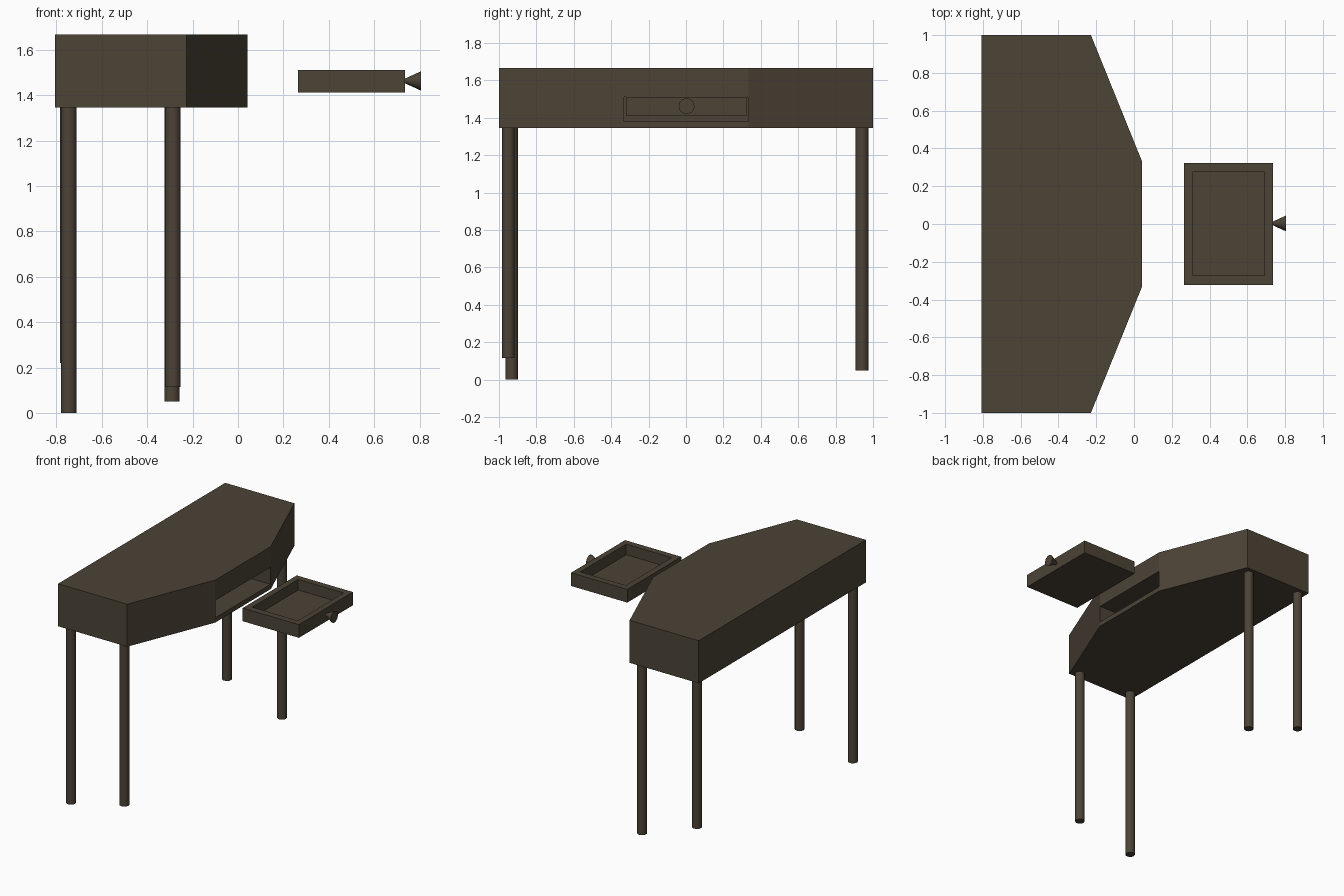
import bpy, bmesh, math
from mathutils import Matrix

if "Cube" in bpy.data.objects:
    bpy.data.objects.remove(bpy.data.objects["Cube"])

wood = bpy.data.materials.new("dark brown wood")
wood.diffuse_color = (0.072, 0.056, 0.037, 1)
wood.use_nodes = True
wood.node_tree.nodes["Principled BSDF"].inputs["Base Color"].default_value = wood.diffuse_color


def finish(name, bm):
    bmesh.ops.recalc_face_normals(bm, faces=bm.faces)
    me = bpy.data.meshes.new(name)
    bm.to_mesh(me)
    bm.free()
    ob = bpy.data.objects.new(name, me)
    bpy.context.collection.objects.link(ob)
    me.materials.append(wood)
    return ob


def prism(name, outline, z0, z1):
    bm = bmesh.new()
    face = bm.faces.new([bm.verts.new((x, y, z0)) for x, y in outline])
    top = bmesh.ops.extrude_face_region(bm, geom=[face])
    bmesh.ops.translate(bm, vec=(0, 0, z1 - z0),
                        verts=[v for v in top["geom"] if isinstance(v, bmesh.types.BMVert)])
    return finish(name, bm)


def box(name, x0, x1, y0, y1, z0, z1):
    return prism(name, [(x0, y0), (x1, y0), (x1, y1), (x0, y1)], z0, z1)


def cut(target, cutter):
    cutter.hide_render = True
    cutter.hide_viewport = True
    mod = target.modifiers.new("cut", "BOOLEAN")
    mod.operation = "DIFFERENCE"
    mod.solver = "EXACT"
    mod.object = cutter


def smooth(ob):
    bpy.ops.object.select_all(action="DESELECT")
    ob.select_set(True)
    bpy.context.view_layer.objects.active = ob
    bpy.ops.object.shade_smooth_by_angle(angle=math.radians(35))


# Table body with an angled front and a drawer slot
half = [(-0.807, 1.0), (-0.228, 1.0), (0.042, 0.333)]
body = prism("table_body", half + [(x, -y) for x, y in reversed(half)], 1.345, 1.667)
cut(body, box("slot_cutter", -0.44, 0.2, -0.331, 0.331, 1.381, 1.511))

# Four round legs of uneven length: x, y, bottom
for name, x, y, z in [("back_leg_near", -0.746, -0.932, 0.0),
                      ("front_leg_near", -0.287, -0.95, 0.115),
                      ("front_leg_far", -0.291, 0.941, 0.05),
                      ("back_leg_far", -0.751, 0.941, 0.22)]:
    bm = bmesh.new()
    h = 1.35 - z
    bmesh.ops.create_cone(bm, cap_ends=True, segments=24, radius1=0.034, radius2=0.034,
                          depth=h, matrix=Matrix.Translation((x, y, z + h / 2)))
    smooth(finish(name, bm))

# Pulled-out drawer tray
drawer = box("drawer", 0.265, 0.736, -0.322, 0.324, 1.411, 1.511)
cut(drawer, box("tray_cutter", 0.311, 0.692, -0.273, 0.276, 1.431, 1.6))

# Flared knob on the drawer front
bm = bmesh.new()
bmesh.ops.create_cone(bm, cap_ends=True, segments=24, radius1=0.008, radius2=0.042, depth=0.075,
                      matrix=Matrix.Translation((0.768, 0.003, 1.463)) @ Matrix.Rotation(math.pi / 2, 4, "Y"))
smooth(finish("drawer_knob", bm))
